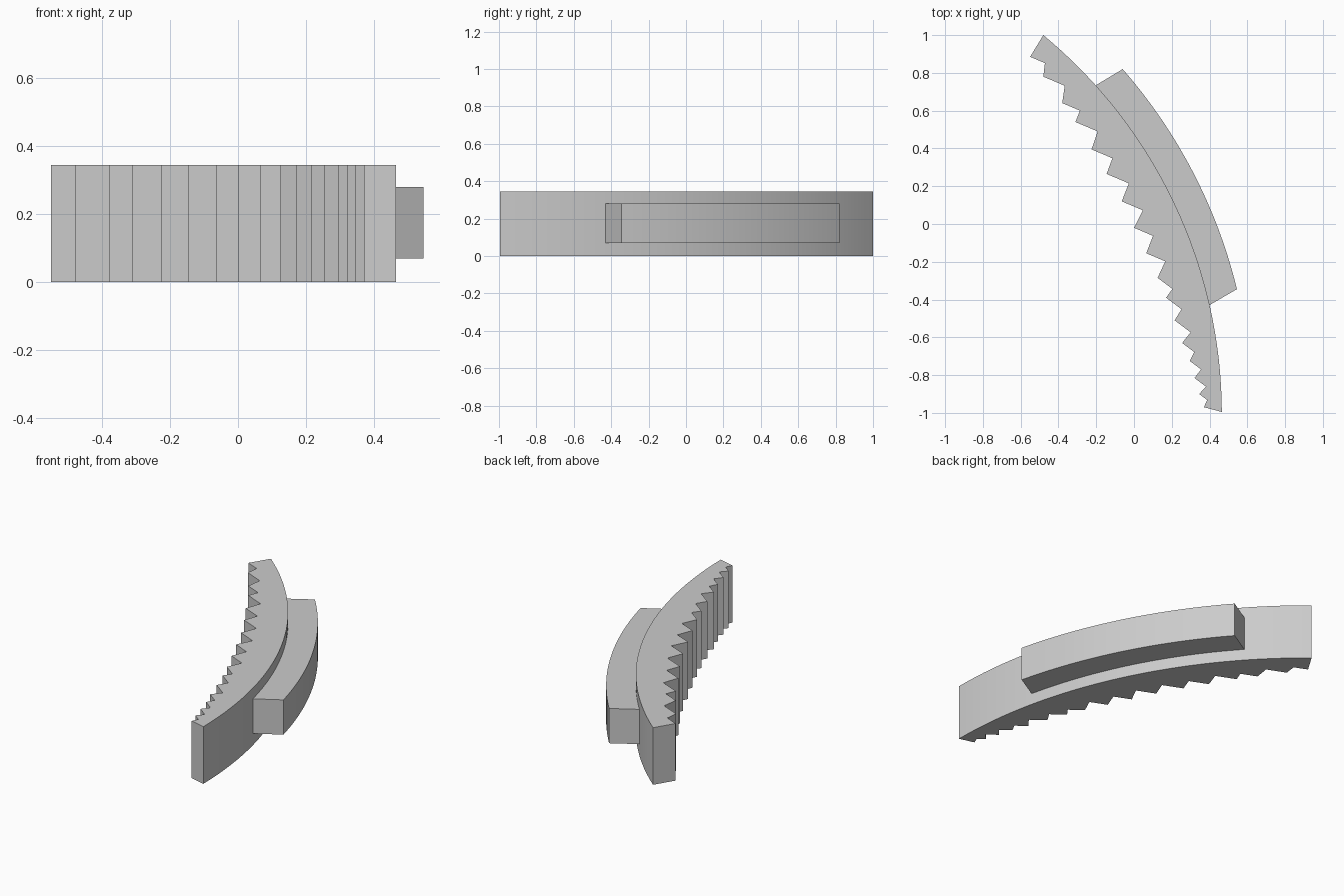
import bpy
import bmesh
from math import atan2, cos, sin, radians
from mathutils import Vector

cube = bpy.data.objects.get("Cube")
if cube:
    bpy.data.objects.remove(cube, do_unlink=True)

grey = bpy.data.materials.new("plain grey")
grey.use_nodes = True
colour = (0.6, 0.6, 0.6, 1)
grey.diffuse_color = colour
grey.node_tree.nodes["Principled BSDF"].inputs["Base Color"].default_value = colour

# Both curved backs share one centre
CENTRE = Vector((-2.14, -1.0))


def arc(start, end, steps=32):
    """Points along the circle about CENTRE, from start to end."""
    a, b = Vector(start) - CENTRE, Vector(end) - CENTRE
    a0, a1 = atan2(a.y, a.x), atan2(b.y, b.x)
    points = []
    for i in range(steps + 1):
        t = i / steps
        angle = a0 + (a1 - a0) * t
        radius = a.length + (b.length - a.length) * t
        points.append(CENTRE + radius * Vector((cos(angle), sin(angle))))
    return points


def extrude_outline(name, outline, bottom, top):
    """Closed prism from a plan outline."""
    bm = bmesh.new()
    face = bm.faces.new([bm.verts.new((p[0], p[1], bottom)) for p in outline])
    result = bmesh.ops.extrude_face_region(bm, geom=[face])
    raised = [v for v in result["geom"] if isinstance(v, bmesh.types.BMVert)]
    bmesh.ops.translate(bm, verts=raised, vec=(0, 0, top - bottom))
    bmesh.ops.recalc_face_normals(bm, faces=bm.faces)
    mesh = bpy.data.meshes.new(name)
    bm.to_mesh(mesh)
    bm.free()
    mesh.materials.append(grey)
    obj = bpy.data.objects.new(name, mesh)
    bpy.context.collection.objects.link(obj)
    bpy.ops.object.select_all(action="DESELECT")
    obj.select_set(True)
    bpy.context.view_layer.objects.active = obj
    bpy.ops.object.shade_smooth_by_angle(angle=radians(15))
    return obj


# Teeth: tip x, tip y and depth of the notch after each tip
teeth = [
    (-.55, .885, .085), (-.48, .78, .123), (-.38, .64, .102), (-.31, .54, .128),
    (-.225, .395, .12), (-.145, .265, .128), (-.065, .12, .121), (0, -.02, .109),
    (.065, -.155, .109), (.125, -.285, .098), (.17, -.39, .102), (.215, -.51, .106),
    (.255, -.63, .08), (.295, -.725, .075), (.32, -.815, .076), (.345, -.9, .053),
]
toothed_edge = []
for x, y, depth in teeth:
    slope = radians(23 if y > -.2 else 37)
    toothed_edge += [(x, y), (x + depth * cos(slope), y - depth * sin(slope))]
toothed_edge.append((.37, -.97))

# Serrated jaw with a smooth curved back
back = arc((.465, -.995), (-.48, 1.0))
extrude_outline("serrated_jaw", toothed_edge + back, 0, .345)

# Curved rail on the back of the jaw, with slanted ends
rail = arc((.545, -.345), (-.06, .82)) + arc((-.21, .73), (.39, -.435))
extrude_outline("back_rail", rail, .07, .28)
